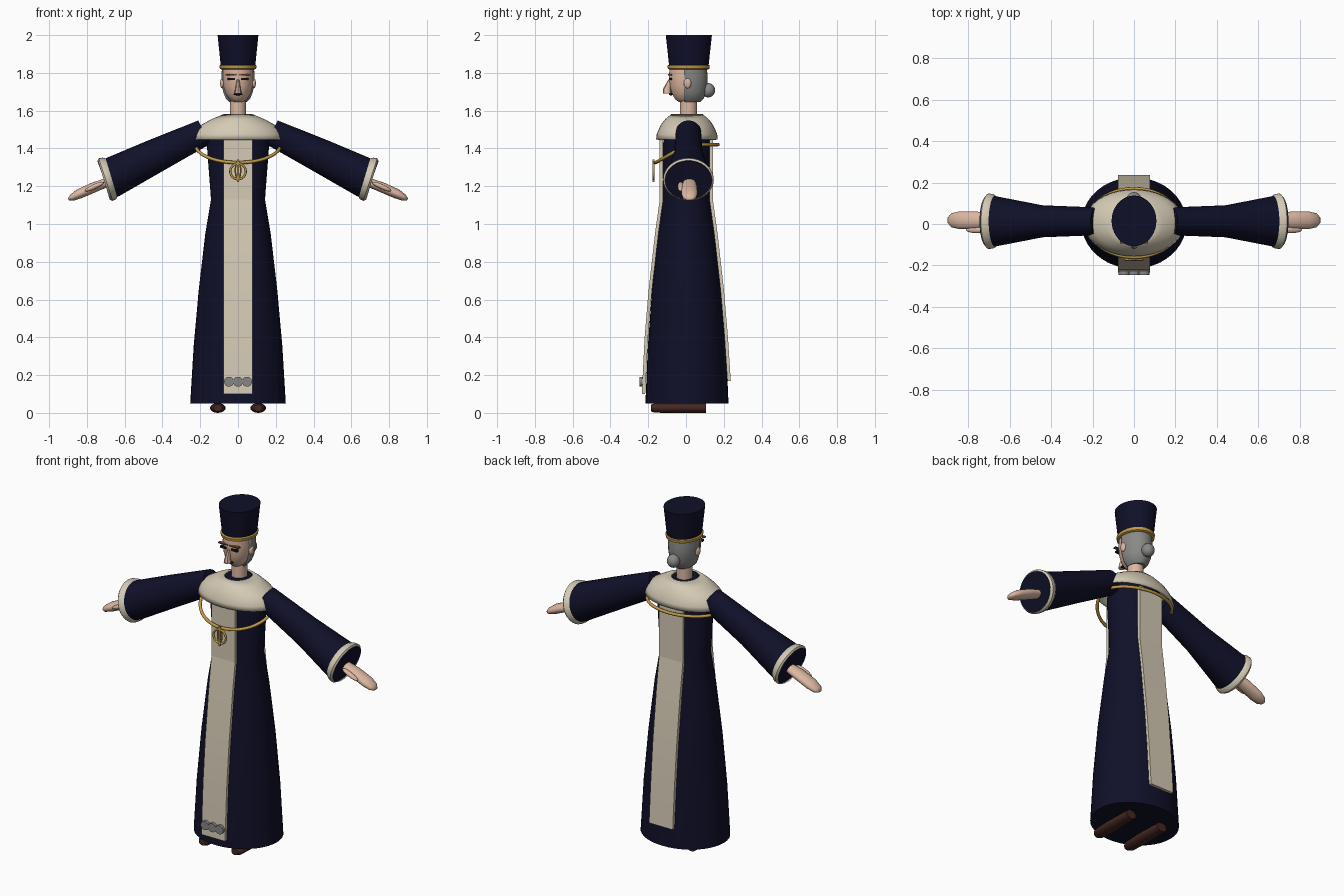
import bpy, bmesh, math
from mathutils import Vector

cube = bpy.data.objects.get("Cube")
if cube:
    bpy.data.objects.remove(cube, do_unlink=True)


def material(name, rgb, rough=0.8):
    m = bpy.data.materials.new(name)
    m.use_nodes = True
    m.diffuse_color = (*rgb, 1)
    bsdf = m.node_tree.nodes["Principled BSDF"]
    bsdf.inputs["Base Color"].default_value = (*rgb, 1)
    bsdf.inputs["Roughness"].default_value = rough
    return m


NAVY = material("navy cloth", (0.005, 0.005, 0.022))
CREAM = material("cream cloth", (0.66, 0.59, 0.46))
GOLD = material("gold", (0.55, 0.33, 0.06))
SKIN = material("skin", (0.72, 0.48, 0.36))
GREY = material("grey hair", (0.25, 0.25, 0.245))
SILVER = material("silver", (0.24, 0.24, 0.24))
BROWN = material("brown leather", (0.06, 0.02, 0.015))
BLACK = material("black", (0.008, 0.008, 0.008))
BROW = material("brow brown", (0.2, 0.07, 0.05))


def finish(name, bm, mat, angle=40):
    bmesh.ops.recalc_face_normals(bm, faces=bm.faces)
    me = bpy.data.meshes.new(name)
    bm.to_mesh(me)
    bm.free()
    me.materials.append(mat)
    me.shade_smooth()
    me.set_sharp_from_angle(angle=math.radians(angle))
    ob = bpy.data.objects.new(name, me)
    bpy.context.collection.objects.link(ob)
    return ob


def loft(name, rings, mat, n=32, caps=True, angle=40):
    """Skin a run of ellipses, each given as centre and two half-axes."""
    bm = bmesh.new()
    rows = []
    for c, u, v in rings:
        angles = [math.tau * i / n for i in range(n)]
        rows.append([bm.verts.new(Vector(c) + Vector(u) * math.cos(a) + Vector(v) * math.sin(a)) for a in angles])
    for a, b in zip(rows, rows[1:]):
        for i in range(n):
            j = (i + 1) % n
            bm.faces.new((a[i], a[j], b[j], b[i]))
    if caps:
        bm.faces.new(rows[0])
        bm.faces.new(rows[-1])
    return finish(name, bm, mat, angle)


def upright(name, rows, mat, y=0.005, **kw):
    """Loft along z from rows of height, half-width, half-depth."""
    return loft(name, [((0, y, z), (rx, 0, 0), (0, ry, 0)) for z, rx, ry in rows], mat, **kw)


def limb(name, side, rows, mat, y=0.01, **kw):
    """Loft along an arm from rows of x, z, half-height, half-depth."""
    rings = []
    for i, (x, z, h, d) in enumerate(rows):
        p, q = rows[max(i - 1, 0)], rows[min(i + 1, len(rows) - 1)]
        t = Vector((q[0] - p[0], 0, q[1] - p[1])).normalized()
        rings.append(((side * x, y, z), (0, d, 0), (-side * t.z * h, 0, t.x * h)))
    return loft(name, rings, mat, **kw)


def ball(name, loc, size, mat, rot=0):
    bm = bmesh.new()
    bmesh.ops.create_uvsphere(bm, u_segments=20, v_segments=12, radius=1)
    ob = finish(name, bm, mat, 60)
    ob.location, ob.scale, ob.rotation_euler = loc, size, (0, rot, 0)
    return ob


def box(name, loc, size, mat, rot=0):
    bm = bmesh.new()
    bmesh.ops.create_cube(bm, size=1)
    ob = finish(name, bm, mat)
    ob.location, ob.scale, ob.rotation_euler = loc, size, (0, rot, 0)
    return ob


def tube(name, points, radius, mat):
    cu = bpy.data.curves.new(name, "CURVE")
    cu.dimensions = "3D"
    cu.bevel_depth, cu.bevel_resolution = radius, 2
    sp = cu.splines.new("POLY")
    sp.points.add(len(points) - 1)
    for p, co in zip(sp.points, points):
        p.co = (*co, 1)
    sp.use_cyclic_u = True
    cu.materials.append(mat)
    ob = bpy.data.objects.new(name, cu)
    bpy.context.collection.objects.link(ob)


# Robe and shoulder cape
upright("robe", [(0.05, 0.253, 0.22), (0.35, 0.235, 0.207), (0.65, 0.208, 0.185), (0.95, 0.173, 0.152),
                 (1.13, 0.143, 0.127), (1.42, 0.165, 0.127), (1.5, 0.15, 0.115), (1.55, 0.1, 0.09),
                 (1.575, 0.068, 0.076)], NAVY, n=40)
cape = upright("shoulder_cape", [(1.447, 0.243, 0.163), (1.475, 0.235, 0.16), (1.5, 0.222, 0.15),
                                 (1.525, 0.195, 0.138), (1.555, 0.14, 0.115), (1.582, 0.075, 0.083)],
               CREAM, n=40, caps=False)
solid = cape.modifiers.new("thickness", "SOLIDIFY")
solid.thickness = 0.01

# Long panels down the front and back
PANEL = [(0.1, 0.234), (0.4, 0.219), (0.65, 0.198), (0.95, 0.164), (1.13, 0.139), (1.45, 0.139)]
for name, side, low in (("front_panel", -1, 0.1), ("back_panel", 1, 0.17)):
    bm = bmesh.new()
    rows = []
    for z, y in PANEL:
        yo = 0.003 + side * y if side > 0 else -y
        rows.append([bm.verts.new((x, yy, max(z, low)))
                     for x, yy in ((-0.078, yo), (0.078, yo), (0.078, yo - side * 0.018), (-0.078, yo - side * 0.018))])
    for a, b in zip(rows, rows[1:]):
        for i in range(4):
            j = (i + 1) % 4
            bm.faces.new((a[i], a[j], b[j], b[i]))
    bm.faces.new(rows[0])
    bm.faces.new(rows[-1])
    finish(name, bm, CREAM, 5)

# Three silver discs at the foot of the front panel
for i in (-1, 0, 1):
    loft(f"panel_disc_{i + 2}", [((i * 0.048, y, 0.165), (0.026, 0, 0), (0, 0, 0.026)) for y in (-0.247, -0.225)],
         SILVER, n=20)

# Neck, face and hair
upright("neck", [(1.56, 0.043, 0.045), (1.7, 0.043, 0.045)], SKIN, y=0.013, n=24)
upright("head", [(1.645, 0.028, 0.04), (1.66, 0.046, 0.06), (1.69, 0.066, 0.078), (1.73, 0.077, 0.088),
                 (1.78, 0.081, 0.093), (1.83, 0.079, 0.09)], SKIN, y=0.003)
hair = upright("hair", [(1.645, 0.045, 0.07), (1.665, 0.065, 0.09), (1.7, 0.079, 0.103), (1.75, 0.086, 0.11),
                        (1.79, 0.087, 0.11), (1.83, 0.085, 0.105)], GREY, y=0.004)
bm = bmesh.new()
bm.from_mesh(hair.data)
cut = bmesh.ops.bisect_plane(bm, geom=bm.verts[:] + bm.edges[:] + bm.faces[:], plane_co=(0, -0.008, 0),
                             plane_no=(0, -1, 0), clear_outer=True)
bmesh.ops.holes_fill(bm, edges=[e for e in cut["geom_cut"] if isinstance(e, bmesh.types.BMEdge)])
bm.to_mesh(hair.data)
bm.free()
ball("hair_bun", (0, 0.118, 1.708), (0.036, 0.036, 0.038), GREY)

# Face details
loft("nose", [((0, -0.085, 1.765), (0.007, 0, 0), (0, 0.008, 0)), ((0, -0.1, 1.715), (0.014, 0, 0), (0, 0.022, 0)),
              ((0, -0.1, 1.692), (0.019, 0, 0), (0, 0.022, 0))], SKIN, n=8, angle=30)
ball("mouth", (0, -0.079, 1.687), (0.023, 0.012, 0.006), BLACK)
for side, word in ((1, "left"), (-1, "right")):
    ball(f"{word}_ear", (side * 0.083, 0.008, 1.745), (0.012, 0.02, 0.027), SKIN)
    box(f"{word}_eye", (side * 0.036, -0.083, 1.768), (0.04, 0.016, 0.012), BLACK)
    box(f"{word}_brow", (side * 0.036, -0.084, 1.79), (0.062, 0.02, 0.006), BROW)

# Tall hat with a gold band
upright("hat", [(1.825, 0.09, 0.103), (2.0, 0.108, 0.122)], NAVY, y=0.015, n=40)
upright("hat_band", [(1.818, 0.089, 0.102), (1.822, 0.096, 0.11), (1.838, 0.098, 0.112), (1.843, 0.091, 0.104)],
        GOLD, y=0.014, n=40)

# Sleeves, cuffs, hands and shoes
for side, word in ((1, "left"), (-1, "right")):
    limb(f"{word}_sleeve", side, [(0.18, 1.485, 0.07, 0.067), (0.44, 1.36, 0.09, 0.077),
                                  (0.672, 1.245, 0.106, 0.122), (0.708, 1.232, 0.109, 0.124)], NAVY, y=0.013)
    limb(f"{word}_cuff", side, [(0.67, 1.245, 0.107, 0.123), (0.68, 1.242, 0.115, 0.131),
                                (0.7, 1.235, 0.119, 0.134), (0.71, 1.232, 0.109, 0.124)], CREAM, y=0.013, caps=False)
    limb(f"{word}_hand", side, [(0.66, 1.232, 0.022, 0.03), (0.76, 1.195, 0.027, 0.042), (0.84, 1.16, 0.026, 0.043),
                                (0.88, 1.139, 0.018, 0.034), (0.897, 1.13, 0.006, 0.014)], SKIN, y=0.018, n=20, angle=60)
    ball(f"{word}_thumb", (side * 0.76, -0.028, 1.198), (0.055, 0.016, 0.013), SKIN, side * 0.42)
    loft(f"{word}_shoe", [((side * 0.107, y, 0.026), (w, 0, 0), (0, 0, h)) for y, w, h in
                          ((-0.185, 0.022, 0.018), (-0.165, 0.036, 0.025), (-0.06, 0.042, 0.026), (0.105, 0.034, 0.026))],
         BROWN, n=16)

# Gold chain and pendant
turn = [math.tau * i / 48 for i in range(48)]
tube("chain", [(0.225 * math.sin(t), 0.005 - 0.165 * math.cos(t), 1.42 - 0.095 * max(0, math.cos(t))) for t in turn],
     0.009, GOLD)
tube("pendant_ring", [(0.041 * math.cos(t), -0.172, 1.278 + 0.041 * math.sin(t)) for t in turn], 0.006, GOLD)
tube("pendant_loop", [(0.014 * math.cos(t), -0.172, 1.285 + 0.045 * math.sin(t)) for t in turn], 0.004, GOLD)
box("pendant_bar", (0, -0.172, 1.282), (0.01, 0.01, 0.12), GOLD)
